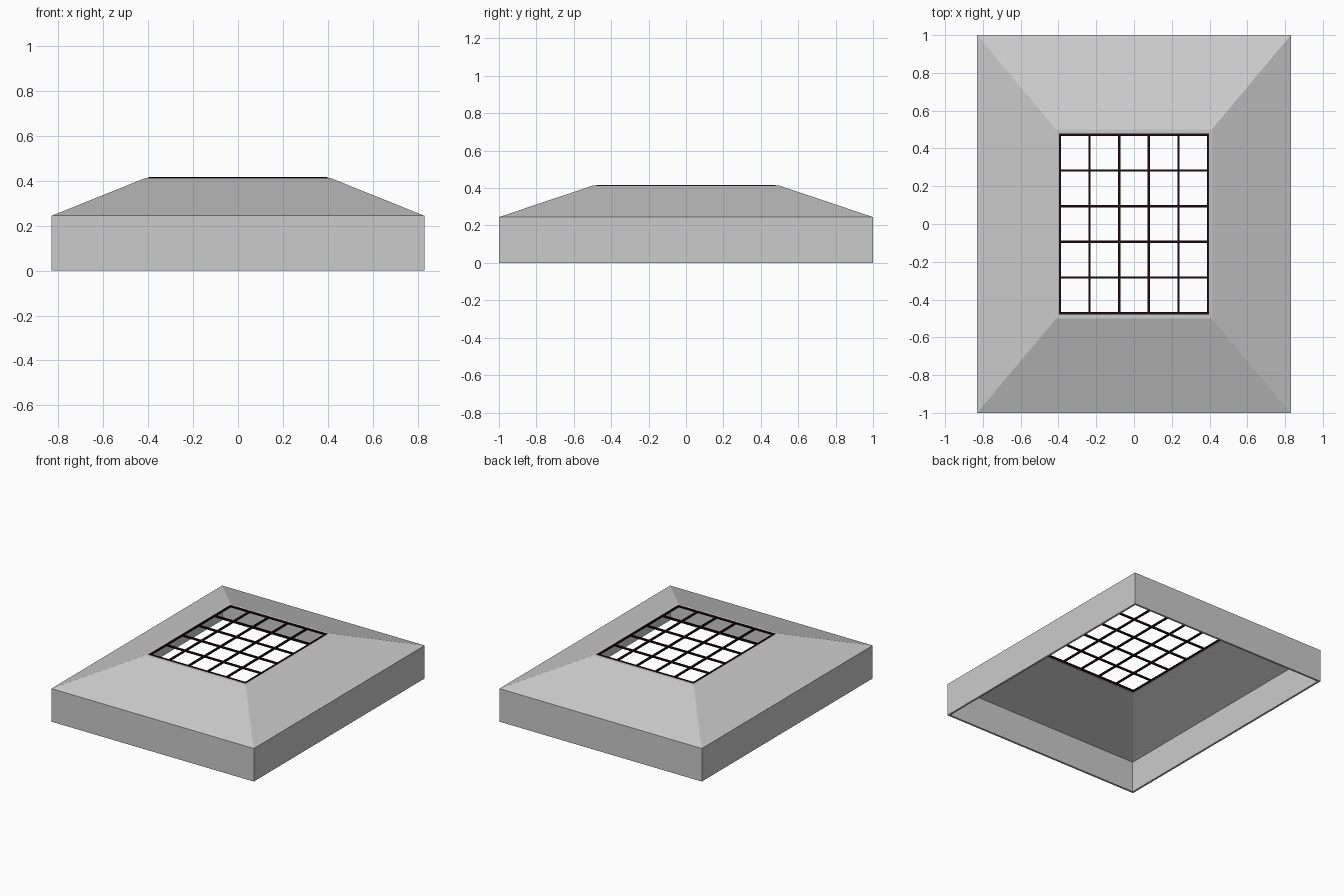
import bpy, bmesh

if "Cube" in bpy.data.objects:
    bpy.data.objects.remove(bpy.data.objects["Cube"])

# Hood: rectangular rings (half x, half y, z) running up the outside and down the inside
RINGS = [(0.83, 1.0, 0.0), (0.83, 1.0, 0.245), (0.412, 0.5, 0.413), (0.395, 0.477, 0.413),
         (0.395, 0.477, 0.400), (0.815, 0.985, 0.232), (0.815, 0.985, 0.0)]
bm = bmesh.new()
loops = [[bm.verts.new((sx * x, sy * y, z)) for sx, sy in ((-1, -1), (1, -1), (1, 1), (-1, 1))]
         for x, y, z in RINGS]
for i, a in enumerate(loops):
    b = loops[(i + 1) % len(loops)]
    for k in range(4):
        n = (k + 1) % 4
        bm.faces.new((a[k], a[n], b[n], b[k]))
bmesh.ops.recalc_face_normals(bm, faces=bm.faces)
mesh = bpy.data.meshes.new("hood")
bm.to_mesh(mesh)
bm.free()
bpy.context.collection.objects.link(bpy.data.objects.new("hood", mesh))

# Dark metal for the grille
dark = bpy.data.materials.new("dark_metal")
dark.diffuse_color = (0.012, 0.004, 0.006, 1)
dark.use_nodes = True
dark.node_tree.nodes["Principled BSDF"].inputs["Base Color"].default_value = dark.diffuse_color


def bar(name, x, y, sx, sy):
    bpy.ops.mesh.primitive_cube_add(size=1, location=(x, y, 0.411))
    ob = bpy.context.object
    ob.name = name
    ob.scale = (sx, sy, 0.012)
    ob.data.materials.append(dark)


# Grille: five by five openings, bars in both directions including the border
HX, HY, W = 0.392, 0.472, 0.012
for i in range(6):
    t = -1 + 2 * i / 5
    bar("grille_long_bar", t * HX, 0, W, 2 * HY + W)
    bar("grille_cross_bar", 0, t * HY, 2 * HX + W, W)
